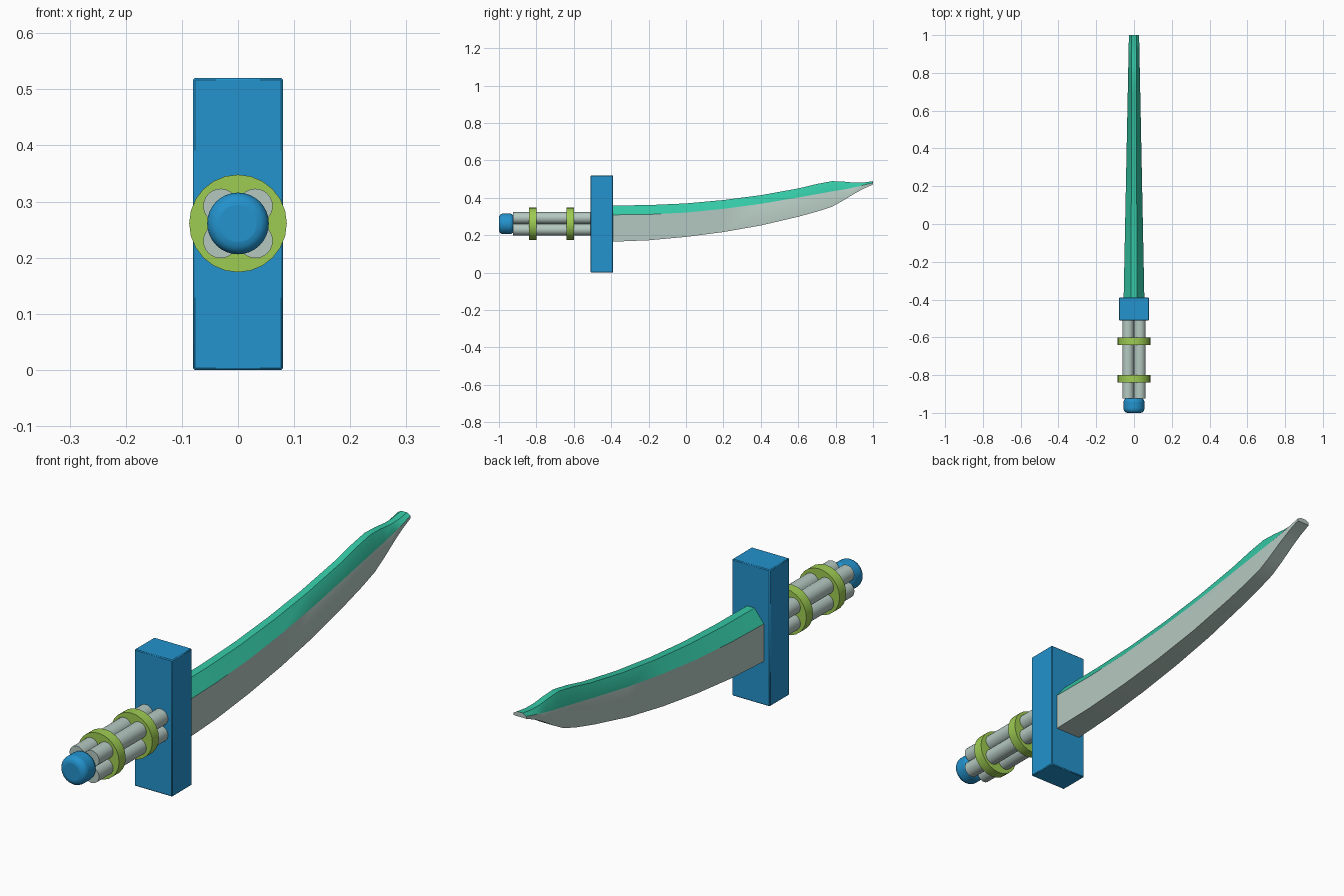
import bpy, bmesh, math

if "Cube" in bpy.data.objects:
    bpy.data.objects.remove(bpy.data.objects["Cube"])

AXIS_Z = 0.261


def material(name, rgb):
    m = bpy.data.materials.new(name)
    m.diffuse_color = (*rgb, 1)
    m.use_nodes = True
    m.node_tree.nodes["Principled BSDF"].inputs["Base Color"].default_value = m.diffuse_color
    return m


BLUE = material("blue", (0.017, 0.29, 0.61))
TEAL = material("teal", (0.035, 0.58, 0.38))
STEEL = material("pale steel", (0.46, 0.58, 0.53))
LIME = material("lime", (0.34, 0.60, 0.085))


def finish(ob, name, mat, bevel=0, segments=1, angle=35):
    ob.name = name
    ob.data.materials.append(mat)
    if bevel:
        b = ob.modifiers.new("bevel", 'BEVEL')
        b.width, b.segments = bevel, segments
        b.limit_method = 'ANGLE'
    bpy.context.view_layer.objects.active = ob
    ob.select_set(True)
    bpy.ops.object.shade_smooth_by_angle(angle=math.radians(angle))
    ob.select_set(False)
    return ob


def rod(name, mat, r, y0, y1, x=0, z=AXIS_Z, sides=24, **kw):
    bpy.ops.mesh.primitive_cylinder_add(
        vertices=sides, radius=r, depth=y1 - y0,
        location=(x, (y0 + y1) / 2, z), rotation=(math.pi / 2, 0, 0))
    return finish(bpy.context.object, name, mat, **kw)


# Cross guard
bpy.ops.mesh.primitive_cube_add(size=1, location=(0, -0.45, 0.26))
guard = bpy.context.object
guard.scale = (0.16, 0.12, 0.52)
bpy.ops.object.transform_apply(location=False, rotation=False, scale=True)
finish(guard, "guard", BLUE, bevel=0.003)

# Grip made of four parallel rods
for sx in (-1, 1):
    for sz in (-1, 1):
        rod("grip_rod", STEEL, 0.031, -0.925, -0.50, sx * 0.031, AXIS_Z + sz * 0.031)

# Two binding rings and a rounded pommel
for y in (-0.82, -0.62):
    rod("grip_ring", LIME, 0.087, y - 0.02, y + 0.02)
rod("pommel", BLUE, 0.055, -1.0, -0.92, sides=32, bevel=0.022, segments=4)

# Blade stations: y, bottom z, shoulder z, top z
stations = [
    (-0.40, 0.165, 0.309, 0.359), (-0.20, 0.173, 0.311, 0.361),
    (0.00, 0.191, 0.321, 0.370), (0.20, 0.217, 0.341, 0.388),
    (0.40, 0.252, 0.368, 0.414), (0.60, 0.299, 0.402, 0.450),
    (0.70, 0.326, 0.420, 0.474), (0.78, 0.352, 0.434, 0.489),
    (0.84, 0.385, 0.444, 0.487), (0.90, 0.422, 0.456, 0.481),
    (0.95, 0.449, 0.468, 0.482), (1.00, 0.471, 0.480, 0.489)]
bm = bmesh.new()
rings = []
for y, bottom, shoulder, top in stations:
    w = 0.055 - 0.028 * (y + 0.40) / 1.40
    t = 0.016 - 0.004 * (y + 0.40) / 1.40
    section = [(-w, bottom), (w, bottom), (w, shoulder),
               (t, top), (-t, top), (-w, shoulder)]
    rings.append([bm.verts.new((x, y, z)) for x, z in section])
for a, b in zip(rings, rings[1:]):
    for i in range(6):
        j = (i + 1) % 6
        f = bm.faces.new((a[i], a[j], b[j], b[i]))
        f.material_index = 1 if i in (2, 3, 4) else 0  # teal spine facets
bm.faces.new(rings[0])
bm.faces.new(rings[-1])
bmesh.ops.recalc_face_normals(bm, faces=bm.faces)
mesh = bpy.data.meshes.new("blade")
bm.to_mesh(mesh)
bm.free()
blade = bpy.data.objects.new("blade", mesh)
bpy.context.collection.objects.link(blade)
finish(blade, "blade", STEEL, angle=28)
mesh.materials.append(TEAL)
for f in mesh.polygons:  # spine strip and its two chamfers
    on_spine = f.index < 6 * (len(stations) - 1) and f.index % 6 in (2, 3, 4)
    f.material_index = 1 if on_spine else 0
